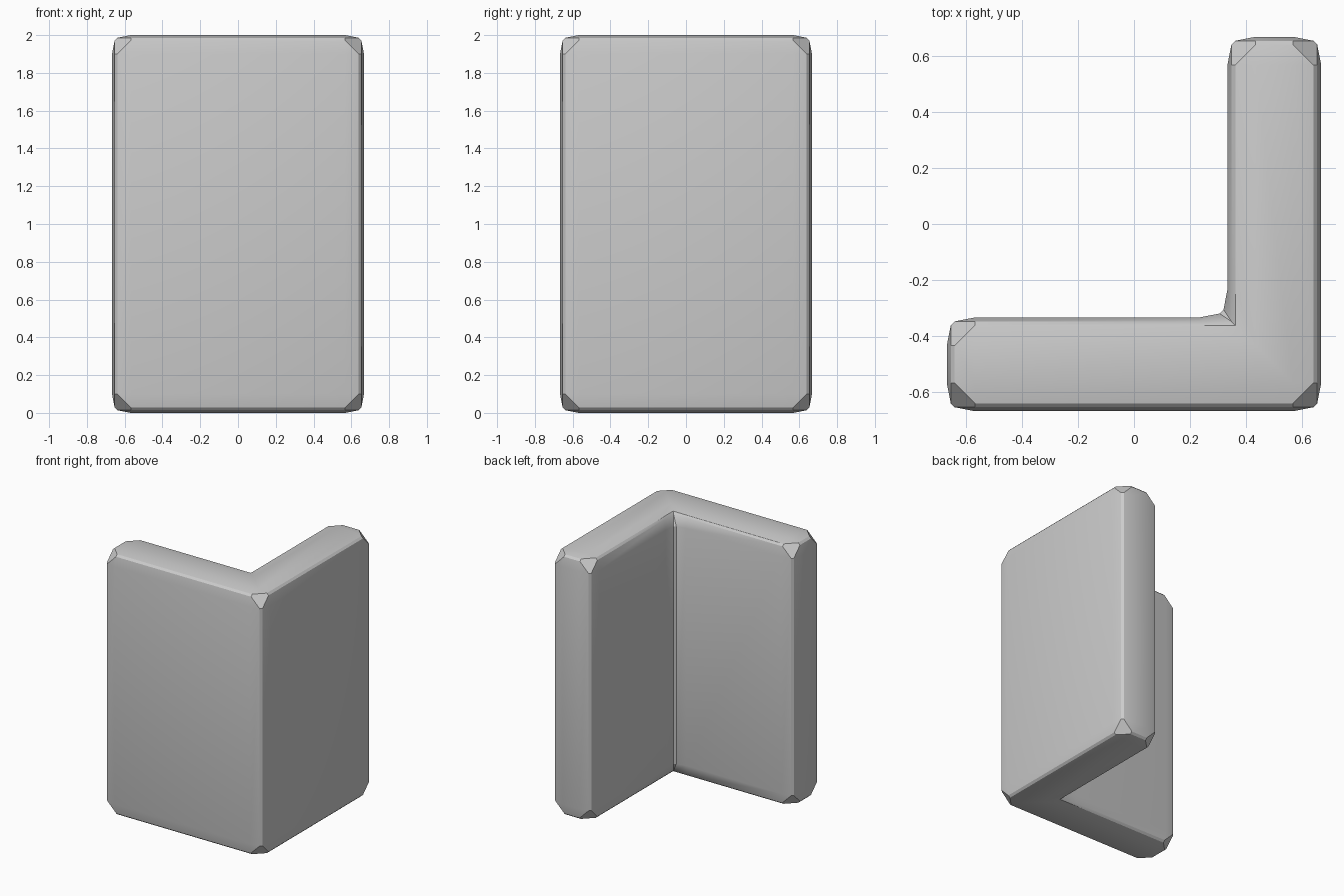
import bpy, bmesh
from mathutils import Vector

if "Cube" in bpy.data.objects:
    bpy.data.objects.remove(bpy.data.objects["Cube"])

H, I = 0.667, 0.333          # outer half size, inner wall face
A, B, C = 0.10, 0.028, 0.014  # ease-in distance, chamfer inset, chamfer drop

# L-shaped plan, counter-clockwise; index 4 is the inner (concave) corner
plan = [Vector(p) for p in
        [(-H, -H), (H, -H), (H, H), (I, H), (I, -I), (-H, -I)]]
CONCAVE = 4

# four plan offsets per corner at each level: (along previous edge, along next edge)
full = [(A, 0), (B, C), (C, B), (0, A)]


def inset_offsets(i, concave):
    if concave:
        if i == A:
            return [(-A, -A)] * 4
        return [(A, -i), (-i, -i), (-i, -i), (-i, A)]
    return [(A, i), (A, i), (i, A), (i, A)]


def ring(bm, z, inset):
    verts = []
    for k, c in enumerate(plan):
        e1 = (plan[k - 1] - c).normalized()
        e2 = (plan[(k + 1) % 6] - c).normalized()
        offs = full if inset == 0 else inset_offsets(inset, k == CONCAVE)
        for a, b in offs:
            p = c + e1 * a + e2 * b
            verts.append(bm.verts.new((p.x, p.y, z)))
    return verts


# stack of rings from bottom to top
bm = bmesh.new()
low = [(0, A), (C, B), (B, C), (A, 0)]
levels = low + [(2 - z, i) for z, i in reversed(low)]
rings = [ring(bm, z, i) for z, i in levels]
n = len(rings[0])
for r, s in zip(rings, rings[1:]):
    for j in range(n):
        k = (j + 1) % n
        bm.faces.new((r[j], r[k], s[k], s[j]))
bm.faces.new(list(reversed(rings[0])))
bm.faces.new(rings[-1])
bmesh.ops.remove_doubles(bm, verts=bm.verts, dist=1e-5)
bmesh.ops.recalc_face_normals(bm, faces=bm.faces)

mesh = bpy.data.meshes.new("corner_wall")
bm.to_mesh(mesh)
bm.free()
wall = bpy.data.objects.new("corner_wall", mesh)
bpy.context.collection.objects.link(wall)
bpy.context.view_layer.objects.active = wall
wall.select_set(True)
bpy.ops.object.shade_smooth_by_angle()
